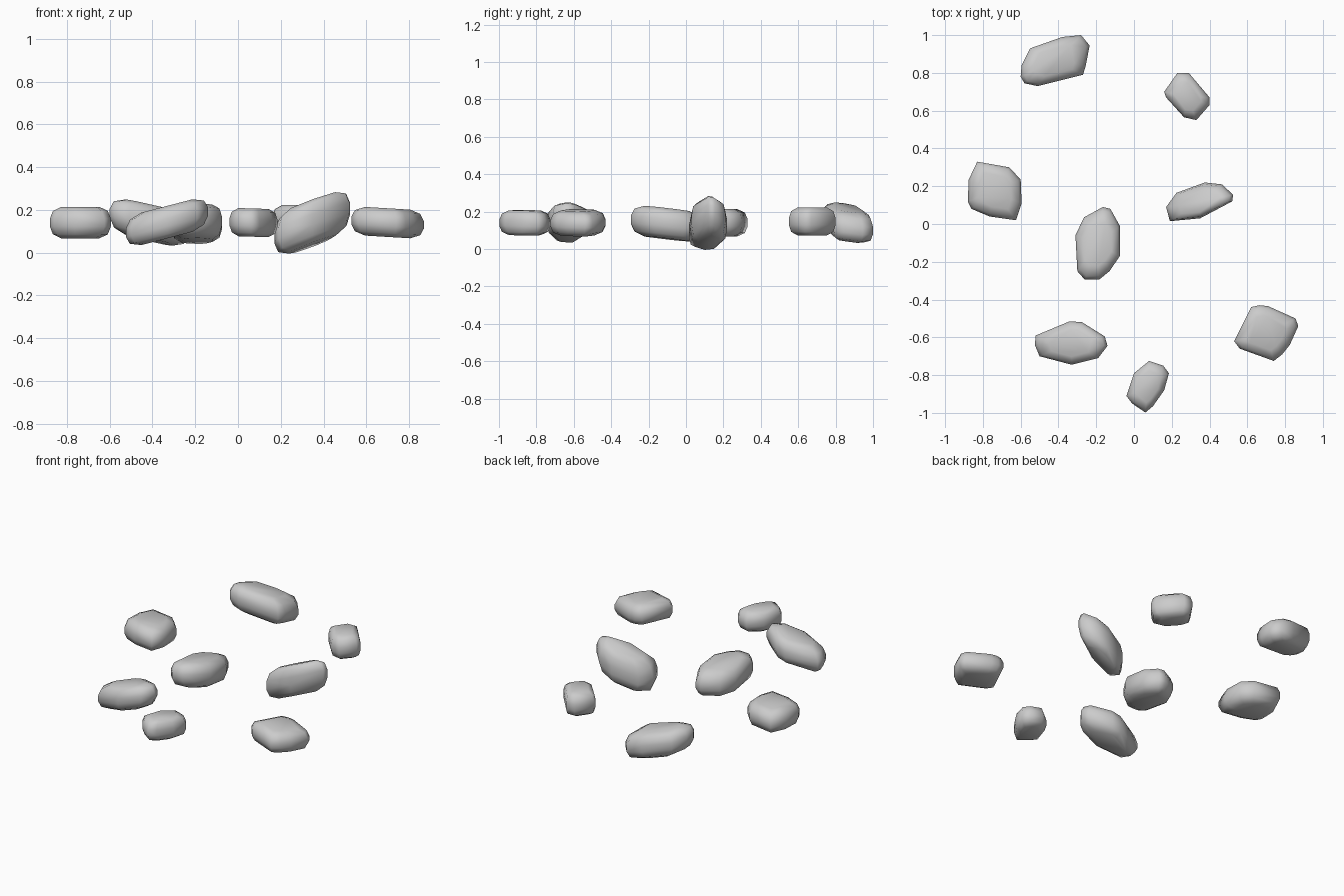
import bpy, bmesh

# Vertical section shared by all stones: (outline scale, relative height)
SECTION = [(0.62, 1.0), (0.90, 0.74), (1.0, 0.25),
           (1.0, -0.25), (0.90, -0.74), (0.62, -1.0)]


def stone(name, outline, mid, half, tilt=(0, 0)):
    """Rounded stone: stacked scaled outlines, sheared by tilt, wrapped in a hull."""
    cx = (min(p[0] for p in outline) + max(p[0] for p in outline)) / 2
    cy = (min(p[1] for p in outline) + max(p[1] for p in outline)) / 2
    bm = bmesh.new()
    for s, h in SECTION:
        for x, y in outline:
            dx, dy = (x - cx) * s, (y - cy) * s
            bm.verts.new((cx + dx, cy + dy,
                          mid + half * h + tilt[0] * dx + tilt[1] * dy))
    hull = bmesh.ops.convex_hull(bm, input=bm.verts[:])
    loose = [v for v in bm.verts if not v.link_faces]
    bmesh.ops.delete(bm, geom=loose, context='VERTS')
    bmesh.ops.dissolve_limit(bm, angle_limit=0.02, verts=bm.verts[:], edges=bm.edges[:])
    bmesh.ops.recalc_face_normals(bm, faces=bm.faces[:])
    for f in bm.faces:
        f.smooth = True
    mesh = bpy.data.meshes.new(name)
    bm.to_mesh(mesh)
    bm.free()
    obj = bpy.data.objects.new(name, mesh)
    bpy.context.collection.objects.link(obj)
    return obj


# Back stones
stone("stone_back_left",
      [(-.595, .84), (-.55, .93), (-.38, .99), (-.28, 1.0), (-.235, .945),
       (-.255, .84), (-.27, .79), (-.51, .73), (-.58, .745), (-.60, .78)],
      .14, .08, (-.2, -.1))
stone("stone_back_right",
      [(.16, .70), (.23, .80), (.29, .80), (.40, .67), (.40, .63),
       (.33, .55), (.265, .565), (.17, .67)],
      .147, .075)

# Middle stones
stone("stone_left",
      [(-.88, .12), (-.875, .235), (-.83, .33), (-.66, .30), (-.60, .235),
       (-.595, .11), (-.625, .02), (-.765, .04), (-.86, .08)],
      .14, .074)
stone("stone_centre",
      [(-.31, -.06), (-.265, .035), (-.165, .09), (-.125, .08), (-.075, -.01),
       (-.075, -.17), (-.13, -.25), (-.185, -.295), (-.26, -.295), (-.30, -.25)],
      .135, .081, (.04, -.12))
stone("stone_right_tilted",
      [(.17, .09), (.225, .165), (.375, .22), (.465, .21), (.525, .155),
       (.52, .12), (.35, .03), (.19, .015)],
      .138, .1, (.42, -.2))

# Front stones
stone("stone_front_left",
      [(-.525, -.64), (-.52, -.59), (-.34, -.515), (-.275, -.52), (-.155, -.595),
       (-.14, -.645), (-.19, -.71), (-.33, -.745), (-.50, -.70)],
      .142, .076, (.26, 0))
stone("stone_front_middle",
      [(-.04, -.91), (0, -.79), (.08, -.725), (.155, -.75), (.185, -.79),
       (.16, -.88), (.10, -.965), (.06, -.998), (-.01, -.95)],
      .14, .066, (-.03, 0))
stone("stone_front_right",
      [(.53, -.62), (.56, -.56), (.62, -.44), (.665, -.43), (.71, -.435),
       (.855, -.50), (.87, -.54), (.825, -.64), (.785, -.69), (.74, -.725), (.56, -.66)],
      .14, .067, (-.06, 0))
